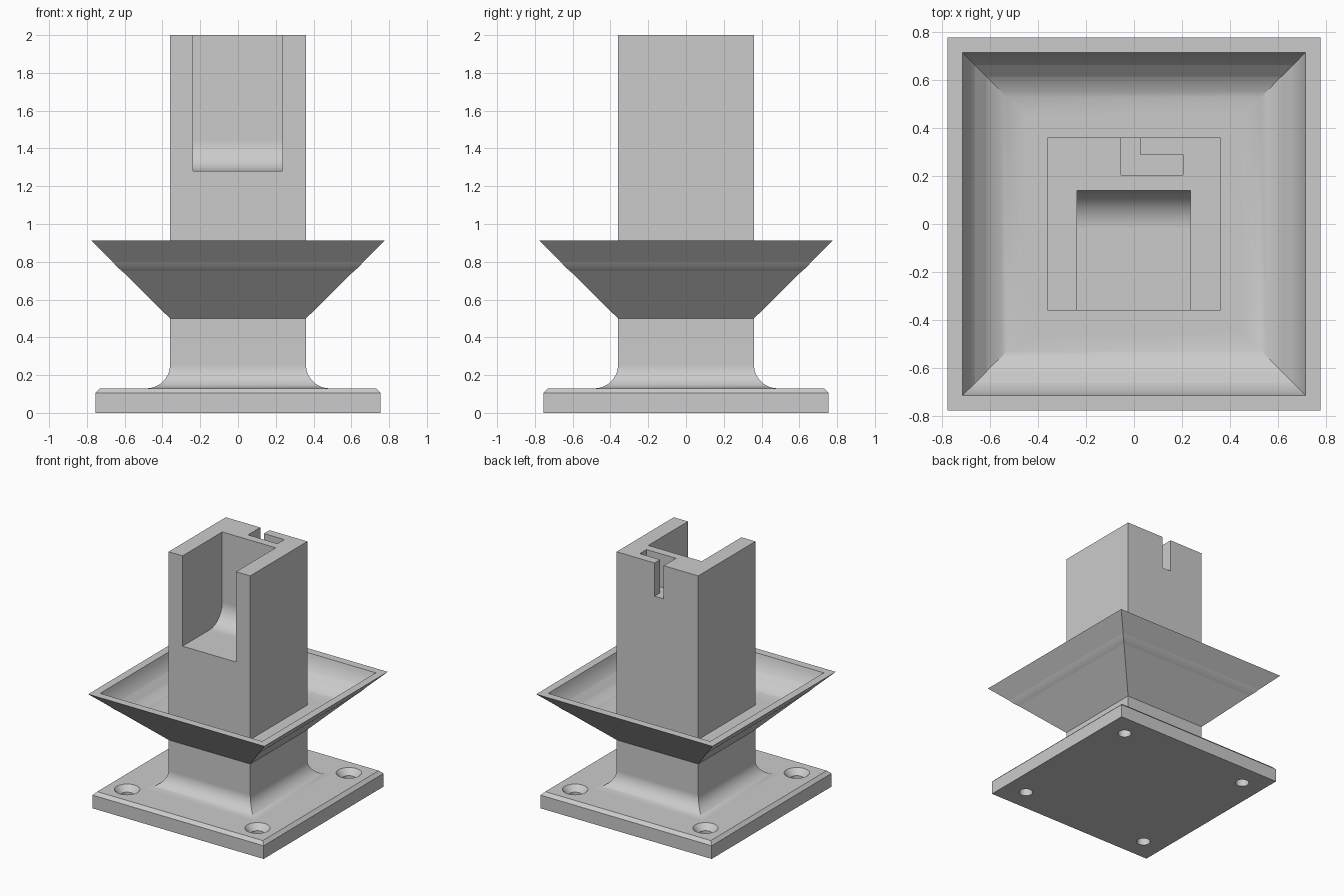
import bpy, bmesh
from math import sin, cos, pi, radians
from mathutils import Vector

if "Cube" in bpy.data.objects:
    bpy.data.objects.remove(bpy.data.objects["Cube"])

grey = bpy.data.materials.new("cast grey")
grey.use_nodes = True
colour = (0.6, 0.6, 0.6, 1)
grey.diffuse_color = colour
grey.node_tree.nodes["Principled BSDF"].inputs["Base Color"].default_value = colour


def make_object(name, bm):
    bmesh.ops.recalc_face_normals(bm, faces=bm.faces[:])
    mesh = bpy.data.meshes.new(name)
    bm.to_mesh(mesh)
    bm.free()
    mesh.materials.append(grey)
    obj = bpy.data.objects.new(name, mesh)
    bpy.context.collection.objects.link(obj)
    return obj


def loft(name, profile, sides, turn, centre=(0, 0)):
    """Stack regular polygons of (radius, height) and cap both ends."""
    bm = bmesh.new()
    rings = []
    for r, z in profile:
        angles = [turn + 2 * pi * i / sides for i in range(sides)]
        rings.append([bm.verts.new((centre[0] + r * cos(a), centre[1] + r * sin(a), z))
                      for a in angles])
    for low, high in zip(rings, rings[1:]):
        for i in range(sides):
            j = (i + 1) % sides
            bm.faces.new((low[i], low[j], high[j], high[i]))
    bm.faces.new(rings[0])
    bm.faces.new(rings[-1])
    return make_object(name, bm)


def prism(name, points, depth):
    """Extrude a flat outline along a vector."""
    bm = bmesh.new()
    face = bm.faces.new([bm.verts.new(p) for p in points])
    new = bmesh.ops.extrude_face_region(bm, geom=[face])["geom"]
    bmesh.ops.translate(bm, vec=Vector(depth),
                        verts=[v for v in new if isinstance(v, bmesh.types.BMVert)])
    return make_object(name, bm)


def arc(cx, cz, r, start, end, steps=14):
    angles = [radians(start + (end - start) * i / steps) for i in range(steps + 1)]
    return [(cx + r * cos(a), cz + r * sin(a)) for a in angles]


# Body: chamfered base plate, filleted neck, flared tray and square post
half = 0.36
profile = [(0.755, 0), (0.755, 0.105), (0.73, 0.13)]
profile += arc(half + 0.125, 0.255, 0.125, 270, 180)
profile += [(half, 0.5), (0.777, 0.912), (0.715, 0.912)]
profile += arc(0.45, 0.965, 0.27, -11.5, -90)
profile += [(half, 0.695), (half, 2)]
body = loft("post_anchor", [(w * 2 ** 0.5, z) for w, z in profile], 4, pi / 4)

# Front pocket with a rounded inner corner
outline = [(-0.5, 2.1), (-0.5, 1.28)] + arc(-0.02, 1.44, 0.16, 270, 360) + [(0.14, 2.1)]
cutters = [prism("pocket_cutter", [(-0.237, y, z) for y, z in outline], (0.472, 0, 0))]

# L-shaped slot at the back
slot = [(-0.055, 0.5), (-0.055, 0.205), (0.205, 0.205), (0.205, 0.29), (0.025, 0.29), (0.025, 0.5)]
cutters.append(prism("slot_cutter", [(x, y, 1.735) for x, y in slot], (0, 0, 0.4)))

# Countersunk screw holes
for x in (-0.575, 0.575):
    for y in (-0.575, 0.575):
        cutters.append(loft("hole_cutter", [(0.05, -0.1), (0.05, 0.085), (0.092, 0.13), (0.092, 0.16)],
                            32, 0, (x, y)))

bpy.context.view_layer.objects.active = body
for cutter in cutters:
    cutter.hide_render = True
    cut = body.modifiers.new("cut", "BOOLEAN")
    cut.operation = "DIFFERENCE"
    cut.solver = "EXACT"
    cut.object = cutter
    bpy.ops.object.modifier_apply(modifier=cut.name)
    bpy.data.objects.remove(cutter)

# Smooth fillets, crisp edges
bpy.ops.object.select_all(action="DESELECT")
body.select_set(True)
bpy.ops.object.shade_smooth_by_angle(angle=radians(25))
body.modifiers.new("even_shading", "WEIGHTED_NORMAL").keep_sharp = True
